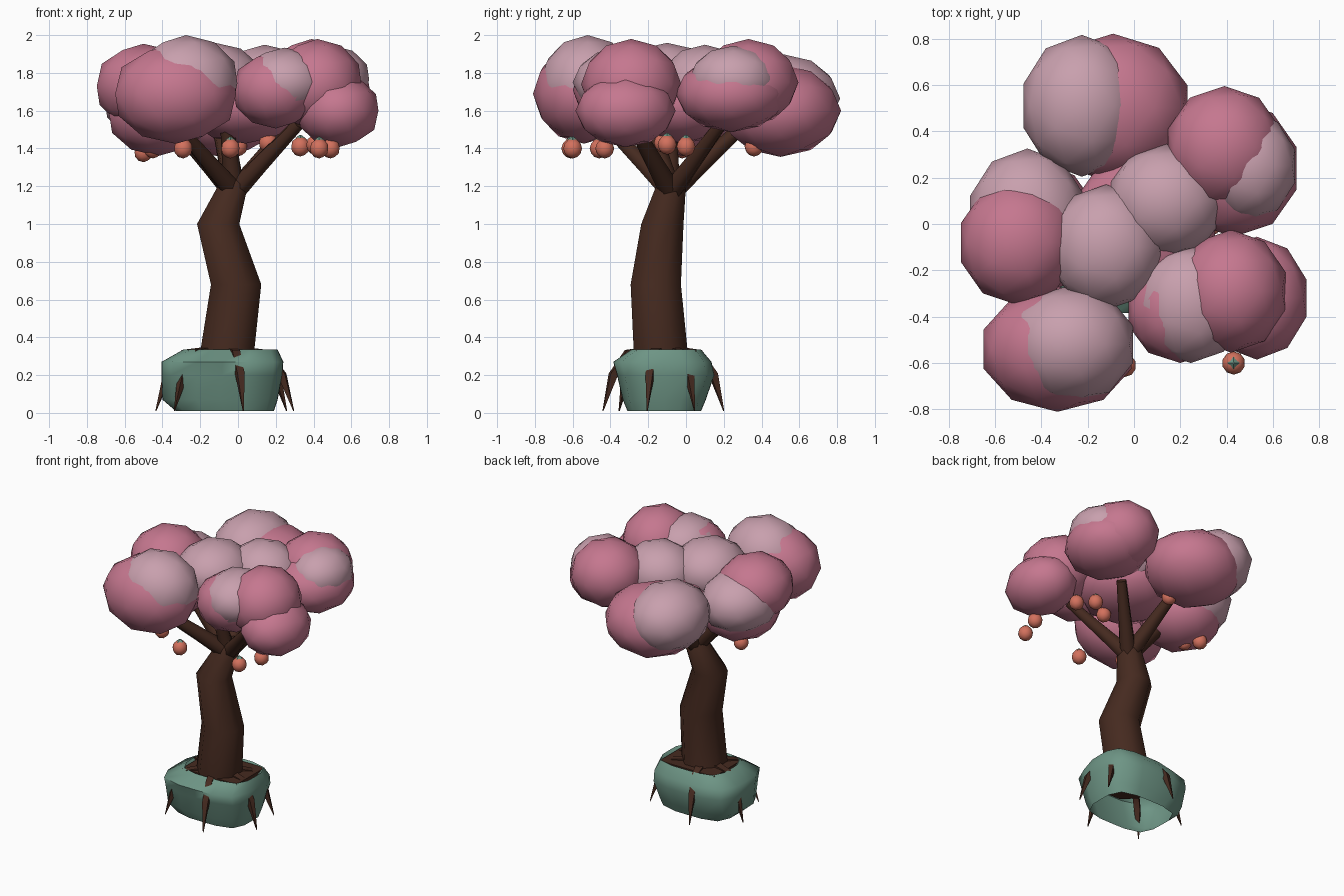
import bpy, bmesh, math
from mathutils import Vector, Matrix

if "Cube" in bpy.data.objects:
    bpy.data.objects.remove(bpy.data.objects["Cube"])


def material(name, rgb):
    m = bpy.data.materials.new(name)
    m.diffuse_color = (*rgb, 1)
    m.use_nodes = True
    m.node_tree.nodes["Principled BSDF"].inputs["Base Color"].default_value = m.diffuse_color
    return m


PINK = material("blossom_pink", (0.56, 0.185, 0.275))
PALE = material("pale_blossom", (0.58, 0.35, 0.42))
BARK = material("dark_bark", (0.060, 0.023, 0.014))
GREEN = material("sage_green", (0.155, 0.30, 0.235))
ORANGE = material("fruit_orange", (0.65, 0.165, 0.11))


def finish(name, bm, mat, angle=60):
    bmesh.ops.recalc_face_normals(bm, faces=bm.faces)
    me = bpy.data.meshes.new(name)
    bm.to_mesh(me)
    bm.free()
    me.materials.append(mat)
    ob = bpy.data.objects.new(name, me)
    bpy.context.collection.objects.link(ob)
    bpy.ops.object.select_all(action='DESELECT')
    ob.select_set(True)
    bpy.context.view_layer.objects.active = ob
    bpy.ops.object.shade_smooth_by_angle(angle=math.radians(angle))
    return ob


def bridge(bm, rings):
    for a, b in zip(rings, rings[1:]):
        for i in range(len(a)):
            j = (i + 1) % len(a)
            bm.faces.new((a[i], a[j], b[j], b[i]))


def tube(name, path, radii, mat, sides, level=False):
    """Tapered tube along a path; level keeps the rings horizontal."""
    bm = bmesh.new()
    pts = [Vector(p) for p in path]
    rings = []
    for k, p in enumerate(pts):
        d = pts[min(k + 1, len(pts) - 1)] - pts[max(k - 1, 0)]
        q = Matrix.Identity(3) if level else d.to_track_quat('Z', 'Y').to_matrix()
        rings.append([bm.verts.new(p + q @ Vector((
            radii[k] * math.cos(math.tau * (i + .5) / sides),
            radii[k] * math.sin(math.tau * (i + .5) / sides), 0))) for i in range(sides)])
    bridge(bm, rings)
    bm.faces.new(rings[0])
    bm.faces.new(rings[-1])
    return finish(name, bm, mat)


def blob(name, mat, c, r, detail=2):
    bm = bmesh.new()
    bmesh.ops.create_icosphere(bm, subdivisions=detail, radius=1.02,
                               matrix=Matrix.Translation(c) @ Matrix.Diagonal((*r, 1)))
    return finish(name, bm, mat)


# Canopy: overlapping pink and pale clumps (centre, radii)
pink = [((-.09, .50, 1.60), (.33, .315, .24)),
        ((.39, .33, 1.75), (.25, .26, .225)),
        ((.43, .24, 1.69), (.28, .29, .20)),
        ((.42, -.29, 1.74), (.24, .26, .235)),
        ((.53, -.32, 1.60), (.22, .26, .19)),
        ((.20, -.37, 1.71), (.23, .225, .20)),
        ((-.33, -.54, 1.69), (.33, .265, .26)),
        ((-.50, -.08, 1.73), (.255, .265, .22)),
        ((-.42, -.02, 1.58), (.27, .28, .215)),
        ((.04, -.02, 1.63), (.32, .33, .20))]
pale = [((-.225, .51, 1.665), (.26, .30, .23)),
        ((.50, .25, 1.765), (.20, .23, .175)),
        ((.245, -.345, 1.75), (.235, .25, .18)),
        ((-.275, -.52, 1.745), (.28, .25, .25)),
        ((-.46, .03, 1.66), (.255, .29, .21)),
        ((-.12, -.10, 1.755), (.25, .265, .20)),
        ((.14, .10, 1.735), (.255, .24, .21))]
for i, (c, r) in enumerate(pink):
    blob(f"pink_clump_{i}", PINK, c, r)
for i, (c, r) in enumerate(pale):
    blob(f"pale_clump_{i}", PALE, c, r)

# Crooked trunk and spreading branches
tube("trunk", [(-.055, -.135, .2), (-.055, -.135, .34), (-.01, -.16, .68),
               (-.105, -.125, 1.0), (-.02, -.075, 1.22), (-.015, -.07, 1.27)],
     [.160, .154, .144, .121, .082, .05], BARK, 8, True)
for i, end in enumerate([(-.32, -.42, 1.52), (.32, -.28, 1.53), (.26, .18, 1.52),
                         (-.10, .28, 1.50), (-.32, -.08, 1.50), (-.06, -.18, 1.53)]):
    start = Vector((-.02, -.08, 1.17))
    tube(f"branch_{i}", [start, start.lerp(Vector(end), .4), end],
         [.06, .048, .035], BARK, 6)

# Rounded square planter, open underneath, with an inner lip
bm = bmesh.new()
rings = []
for z, x0, x1, y0, y1 in [(.01, -.33, .19, -.31, .08), (.07, -.40, .21, -.335, .105),
                          (.20, -.405, .235, -.365, .15), (.27, -.405, .24, -.385, .135),
                          (.335, -.29, .21, -.29, .08), (.30, -.26, .17, -.26, .05)]:
    cx, cy, hx, hy = (x0 + x1) / 2, (y0 + y1) / 2, (x1 - x0) / 2, (y1 - y0) / 2
    ring = []
    for k in range(16):
        a = math.tau * k / 16
        c, s = math.cos(a), math.sin(a)
        n = (abs(c) ** 4 + abs(s) ** 4) ** -.25
        ring.append(bm.verts.new((cx + hx * c * n, cy + hy * s * n, z)))
    rings.append(ring)
bridge(bm, rings)
finish("planter", bm, GREEN, 70)

# Soil inside the rim
bm = bmesh.new()
bmesh.ops.create_cube(bm, size=1, matrix=Matrix.Translation((-.045, -.105, .305))
                      @ Matrix.Diagonal((.44, .32, .05, 1)))
finish("soil", bm, BARK)

# Roots that run over the rim and poke out near the ground
for i, deg in enumerate((-15, 30, 105, 165, 225, 285)):
    c, s = math.cos(math.radians(deg)), math.sin(math.radians(deg))
    pts = [(-.07 + c * r * 1.05, -.12 + s * r * .92, z)
           for r, z in ((.1, .32), (.21, .315), (.30, .2), (.36, .01))]
    tube(f"root_{i}", pts, [.04, .03, .028, .003], BARK, 4)

# Hanging fruits, each with a small leaf cap
for i, p in enumerate([(-.04, -.61, 1.40), (.43, -.60, 1.40), (.49, -.43, 1.40),
                       (.41, -.10, 1.42), (.33, 0, 1.41), (.0, .36, 1.41),
                       (-.50, .08, 1.38), (-.45, -.02, 1.40), (.16, -.12, 1.43),
                       (-.29, -.46, 1.40)]):
    blob(f"fruit_{i}", ORANGE, p, (.049, .049, .052))
    bm = bmesh.new()
    bmesh.ops.create_cone(bm, segments=4, radius1=.028, radius2=.004, depth=.018, cap_ends=True,
                          matrix=Matrix.Translation(Vector(p) + Vector((0, 0, .053))))
    finish(f"fruit_cap_{i}", bm, GREEN, 30)
